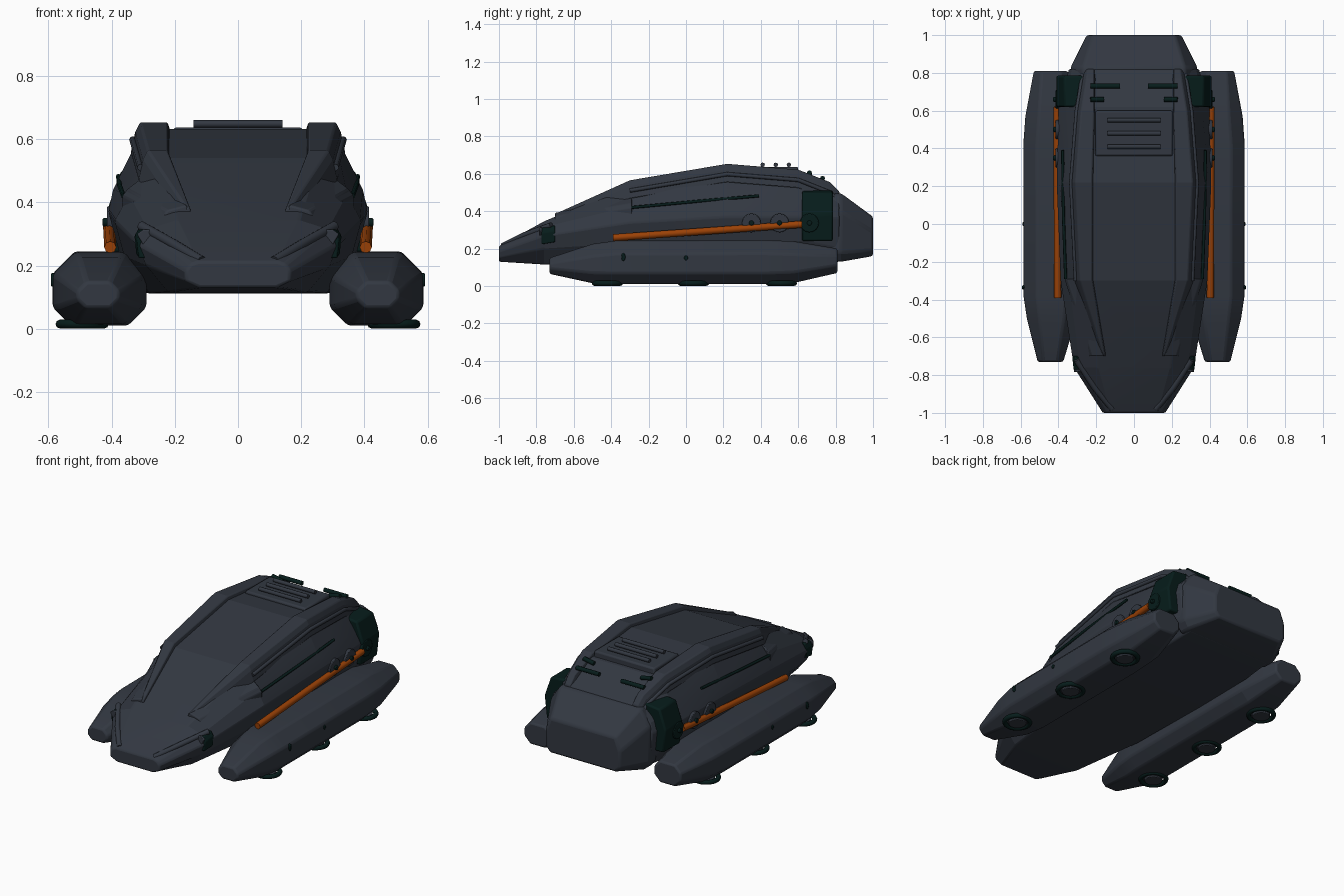
import bpy
import bmesh
import math
from mathutils import Vector

cube = bpy.data.objects.get("Cube")
if cube:
    bpy.data.objects.remove(cube, do_unlink=True)


def material(name, rgb):
    mat = bpy.data.materials.new(name)
    mat.use_nodes = True
    mat.diffuse_color = (*rgb, 1)
    mat.node_tree.nodes["Principled BSDF"].inputs["Base Color"].default_value = (*rgb, 1)
    return mat


SLATE = material("slate hull", (0.032, 0.039, 0.053))
GREEN = material("dark green fittings", (0.002, 0.012, 0.011))
ORANGE = material("burnt orange", (0.33, 0.054, 0.002))


def finish(name, data, mat, mirror, bevel=0):
    obj = bpy.data.objects.new(name, data)
    bpy.context.collection.objects.link(obj)
    data.materials.append(mat)
    if bevel:
        mod = obj.modifiers.new("Bevel", "BEVEL")
        mod.width = bevel
        mod.segments = 2
        mod.limit_method = "ANGLE"
        mod.angle_limit = math.radians(25)
    if mirror:
        obj.modifiers.new("Mirror", "MIRROR")
    return obj


def from_bmesh(name, bm, mat, mirror, bevel):
    bmesh.ops.recalc_face_normals(bm, faces=bm.faces)
    mesh = bpy.data.meshes.new(name)
    bm.to_mesh(mesh)
    bm.free()
    return finish(name, mesh, mat, mirror, bevel)


def loft(name, stations, mat, mirror=False, bevel=0.01):
    """Skin closed (x, z) rings placed along y."""
    bm = bmesh.new()
    rings = [[bm.verts.new((x, y, z)) for x, z in ring] for y, ring in stations]
    count = len(rings[0])
    for a, b in zip(rings, rings[1:]):
        for i in range(count):
            j = (i + 1) % count
            bm.faces.new((a[i], a[j], b[j], b[i]))
    bm.faces.new(rings[0])
    bm.faces.new(rings[-1])
    return from_bmesh(name, bm, mat, mirror, bevel)


def symmetric(half):
    return half + [(-x, z) for x, z in reversed(half)]


def disc(name, centre, axis, radius, depth, mat, stretch=1):
    bm = bmesh.new()
    bmesh.ops.create_cone(bm, cap_ends=True, segments=32, radius1=radius,
                          radius2=radius, depth=depth)
    turn = Vector((0, 0, 1)).rotation_difference(Vector(axis)).to_matrix()
    bmesh.ops.rotate(bm, verts=bm.verts, matrix=turn)
    bmesh.ops.scale(bm, verts=bm.verts, vec=(1, 1, stretch))
    bmesh.ops.translate(bm, verts=bm.verts, vec=centre)
    return from_bmesh(name, bm, mat, True, .004)


def tube(name, points, radius, mat, mirror=True, cyclic=False):
    curve = bpy.data.curves.new(name, "CURVE")
    curve.dimensions = "3D"
    curve.bevel_depth = radius
    curve.bevel_resolution = 2
    curve.use_fill_caps = True
    spline = curve.splines.new("POLY")
    spline.points.add(len(points) - 1)
    spline.use_cyclic_u = cyclic
    for point, co in zip(spline.points, points):
        point.co = (*co, 1)
    return finish(name, curve, mat, mirror)


# Main hull, half sections from keel edge to roof edge
hull = [
    (-1.0, [(.12, .13), (.165, .15), (.165, .185), (.15, .205), (.125, .213)]),
    (-.76, [(.22, .115), (.29, .20), (.32, .27), (.285, .315), (.19, .345)]),
    (-.30, [(.28, .112), (.36, .23), (.39, .34), (.345, .425), (.25, .54)]),
    (.22, [(.29, .112), (.375, .24), (.41, .37), (.395, .44), (.30, .632)]),
    (.62, [(.29, .116), (.37, .24), (.40, .37), (.36, .44), (.25, .60)]),
    (.82, [(.28, .13), (.33, .20), (.345, .36), (.33, .42), (.24, .50)]),
]
loft("hull", [(y, symmetric(half)) for y, half in hull], SLATE, bevel=.008)

# Tapered tail block
tail = [(.30, .13), (.335, .18), (.335, .40), (.27, .495)]
tail_end = [(.22, .16), (.25, .19), (.25, .29), (.22, .37)]
loft("tail_block", [(.76, symmetric(tail)), (.83, symmetric(tail)),
                    (1.0, symmetric(tail_end))], SLATE, bevel=.012)

# Raised roof rails: y, inner x, outer x, top z
rails = [(-.70, .14, .175, .385), (-.30, .21, .295, .565), (.22, .21, .32, .653),
         (.60, .20, .29, .622), (.77, .20, .262, .555), (.82, .20, .255, .505)]
loft("roof_rail", [(y, [(a, z - .05), (a + .012, z), (b - .01, z), (b + .005, z - .03),
                        (b + .02, z - .1)]) for y, a, b, z in rails],
     SLATE, True, .006)
tube("rail_trim", [(b + .013, y, z - .055) for y, a, b, z in rails[1:]], .011, SLATE)

# Broad cheek plates running from the nose to the hull sides
cheek = [(-.70, [(.155, .33), (.23, .33), (.238, .355), (.225, .375), (.16, .392)]),
         (-.29, [(.31, .36), (.368, .36), (.368, .42), (.352, .442), (.31, .475)])]
loft("cheek_plate", cheek, SLATE, True, .006)

# Nose trim, lamps and the brackets in front of them
tube("nose_trim", [(.305, -.72, .325), (.21, -.865, .272), (.115, -.98, .215)],
     .016, SLATE)
tube("nose_crossbar", [(-.125, -.96, .222), (.125, -.96, .222)], .009, SLATE, False)
lamp = [(.26, .235), (.322, .235), (.328, .295), (.312, .322), (.26, .328)]
loft("nose_lamp", [(-.772, [(x - .008, z - .012) for x, z in lamp]), (-.70, lamp)],
     GREEN, True, .005)
bracket = [(.26, .235), (.282, .235), (.32, .30), (.30, .314), (.25, .314)]
loft("lamp_bracket", [(-.784, bracket), (-.77, bracket)], SLATE, True, .004)

# Roof vent panel with slats
panel = symmetric([(.205, .56), (.205, .637)])
loft("vent_panel", [(.36, panel), (.60, panel)], SLATE)
for y in (.41, .48, .55):
    tube("vent_slat", [(-.14, y, .648), (.14, y, .648)], .012, SLATE, False)

# Roof handles
tube("roof_handle", [(.075, .73, .576), (.23, .73, .576)], .013, GREEN)
tube("roof_peg", [(.16, .66, .592), (.23, .66, .606)], .013, GREEN)

# Side equipment: sloped rear box, dark strip, orange bar and its round mounts
side_box = [(.28, .24), (.396, .24), (.412, .38), (.37, .50), (.27, .512)]
loft("side_box", [(.62, side_box), (.785, side_box)], GREEN, True, .01)
tube("side_strip", [(.362, -.29, .42), (.374, .05, .452), (.378, .39, .482)], .008, GREEN)
tube("side_bar", [(.404, -.39, .258), (.408, .62, .33)], .019, ORANGE)
for y in (.35, .50, .66):
    disc("mount_plate", (.403, y, .337), (1, 0, 0), .05, .024, GREEN if y > .6 else SLATE)
    disc("mount_pin", (.415, y, .337), (1, 0, 0), .013, .026, GREEN)


# Side pods: y, inner x, outer x, bottom z, top z, lower chamfer, upper chamfer
def octagon(a, b, lo, hi, c, d):
    return [(a + c, lo), (b - c, lo), (b, lo + c), (b, hi - d),
            (b - d, hi), (a + d, hi), (a, hi - d), (a, lo + c)]


pods = [(-.73, .375, .51, .065, .15, .028, .03), (-.50, .305, .567, .015, .225, .055, .065),
        (-.38, .29, .585, .01, .242, .058, .07), (.42, .29, .586, .01, .245, .058, .07),
        (.57, .295, .575, .015, .24, .058, .07), (.81, .35, .53, .07, .20, .04, .04)]
loft("side_pod", [(y, octagon(*size)) for y, *size in pods], SLATE, True)

# Hollow pad rings under the pods, with inner discs
for y in (-.42, .04, .51):
    turns = [math.tau * i / 28 for i in range(28)]
    tube("pad_ring", [(.493 + .07 * math.cos(t), y + .07 * math.sin(t), .015) for t in turns],
         .014, GREEN, cyclic=True)
    disc("pad_centre", (.493, y, .01), (0, 0, 1), .05, .016, SLATE)

# Pod side knobs
disc("pod_knob", (.582, -.335, .155), (1, 0, 0), .011, .02, GREEN, 1.9)
disc("pod_pin", (.582, 0, .15), (1, 0, 0), .01, .016, GREEN, 1.3)

# Smooth the round parts while keeping edges sharp
bpy.ops.object.select_all(action="DESELECT")
for obj in bpy.context.collection.objects:
    if obj.type == "MESH":
        obj.select_set(True)
        bpy.context.view_layer.objects.active = obj
bpy.ops.object.shade_smooth_by_angle(angle=math.radians(12))
